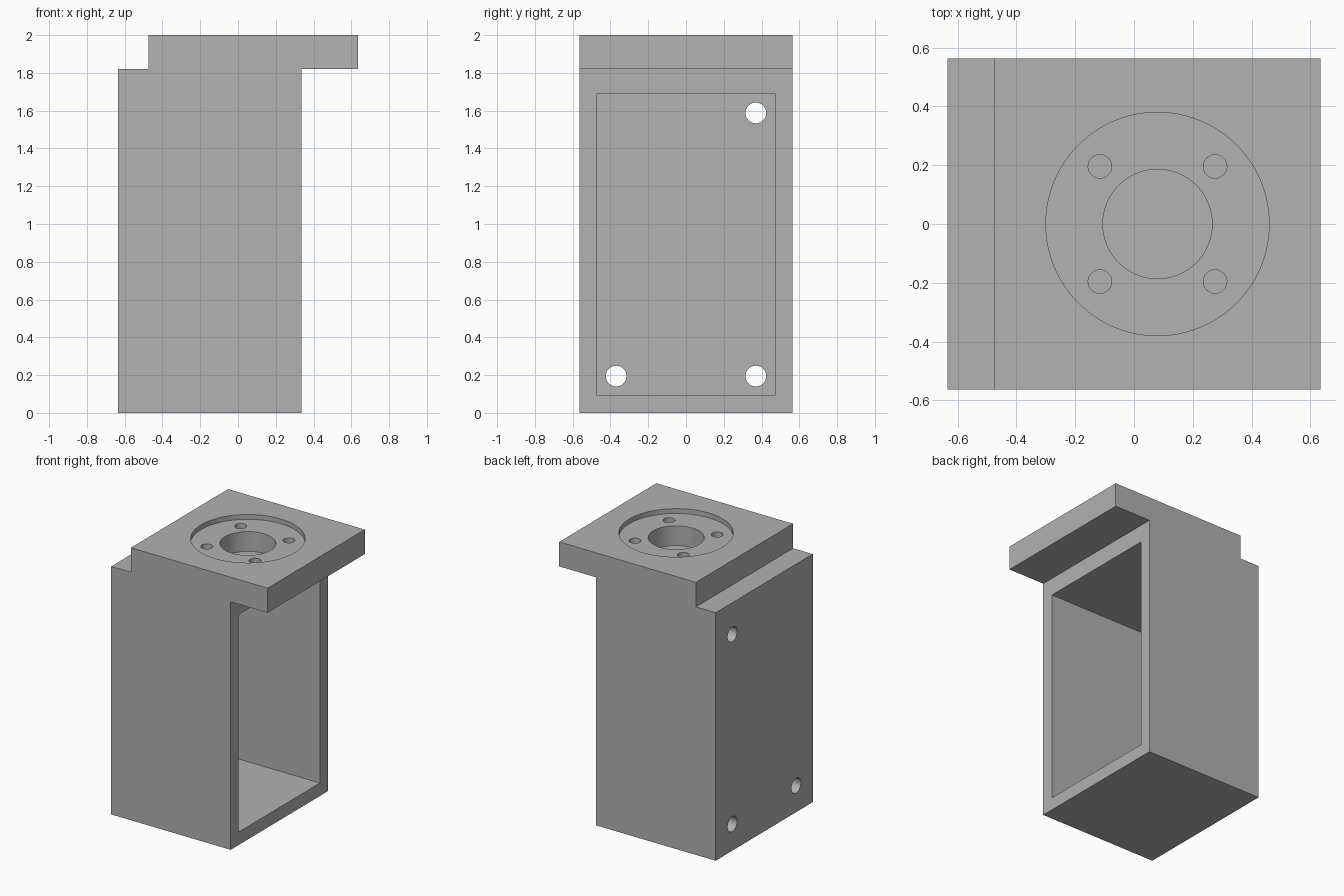
import bpy, bmesh, math

cube = bpy.data.objects.get("Cube")
if cube:
    bpy.data.objects.remove(cube, do_unlink=True)

grey = bpy.data.materials.new("plain grey")
grey.use_nodes = True
colour = (0.445, 0.445, 0.445, 1)
grey.diffuse_color = colour
grey.node_tree.nodes["Principled BSDF"].inputs["Base Color"].default_value = colour

HALF_Y = 0.563
BACK, FRONT, SHELF = -0.635, 0.335, 1.82
WALL = 0.092
CX = 0.08  # centre of the round seat


def cut(target, cutter):
    """Subtract the cutter from the target, then discard it."""
    mod = target.modifiers.new("cut", 'BOOLEAN')
    mod.operation = 'DIFFERENCE'
    mod.solver = 'EXACT'
    mod.object = cutter
    bpy.ops.object.select_all(action='DESELECT')
    bpy.context.view_layer.objects.active = target
    target.select_set(True)
    bpy.ops.object.modifier_apply(modifier=mod.name)
    bpy.data.objects.remove(cutter, do_unlink=True)


def box(x0, x1, y0, y1, z0, z1):
    bpy.ops.mesh.primitive_cube_add(
        size=1, location=((x0 + x1) / 2, (y0 + y1) / 2, (z0 + z1) / 2))
    ob = bpy.context.object
    ob.scale = (x1 - x0, y1 - y0, z1 - z0)
    ob.hide_render = True
    return ob


def cylinder(radius, depth, location, sides, rotation=(0, 0, 0)):
    bpy.ops.mesh.primitive_cylinder_add(
        vertices=sides, radius=radius, depth=depth,
        location=location, rotation=rotation)
    ob = bpy.context.object
    ob.hide_render = True
    return ob


def vertical_bore(radius, x, y, z0, sides):
    top = 2.1
    return cylinder(radius, top - z0, (x, y, (top + z0) / 2), sides)


# Housing with stepped back and overhanging top plate, extruded from its side profile
profile = [(BACK, 0), (FRONT, 0), (FRONT, SHELF), (0.635, SHELF),
           (0.635, 2), (-0.475, 2), (-0.475, SHELF), (BACK, SHELF)]
bm = bmesh.new()
face = bm.faces.new([bm.verts.new((x, -HALF_Y, z)) for x, z in profile])
extruded = bmesh.ops.extrude_face_region(bm, geom=[face])
bmesh.ops.translate(bm, vec=(0, 2 * HALF_Y, 0),
                    verts=[v for v in extruded["geom"] if isinstance(v, bmesh.types.BMVert)])
bmesh.ops.recalc_face_normals(bm, faces=bm.faces)
mesh = bpy.data.meshes.new("housing")
bm.to_mesh(mesh)
bm.free()
mesh.materials.append(grey)
housing = bpy.data.objects.new("housing", mesh)
bpy.context.collection.objects.link(housing)

# Open cavity
inner_y = HALF_Y - WALL
cut(housing, box(BACK + WALL, FRONT + 0.1, -inner_y, inner_y, 0.095, 1.69))

# Round recess, central bore and four bolt holes in the top
cut(housing, vertical_bore(0.38, CX, 0, 1.965, 96))
cut(housing, vertical_bore(0.186, CX, 0, SHELF, 64))
for sx in (-1, 1):
    for sy in (-1, 1):
        cut(housing, vertical_bore(0.04, CX + sx * 0.196, sy * 0.196, SHELF, 32))

# Three mounting holes through the back wall
for y, z in ((-0.37, 0.195), (0.37, 0.195), (0.37, 1.588)):
    cut(housing, cylinder(0.055, 0.3, (BACK, y, z), 32, (0, math.pi / 2, 0)))

# Smooth bores, crisp edges
bpy.ops.object.select_all(action='DESELECT')
bpy.context.view_layer.objects.active = housing
housing.select_set(True)
bpy.ops.object.shade_smooth_by_angle(angle=math.radians(30))
